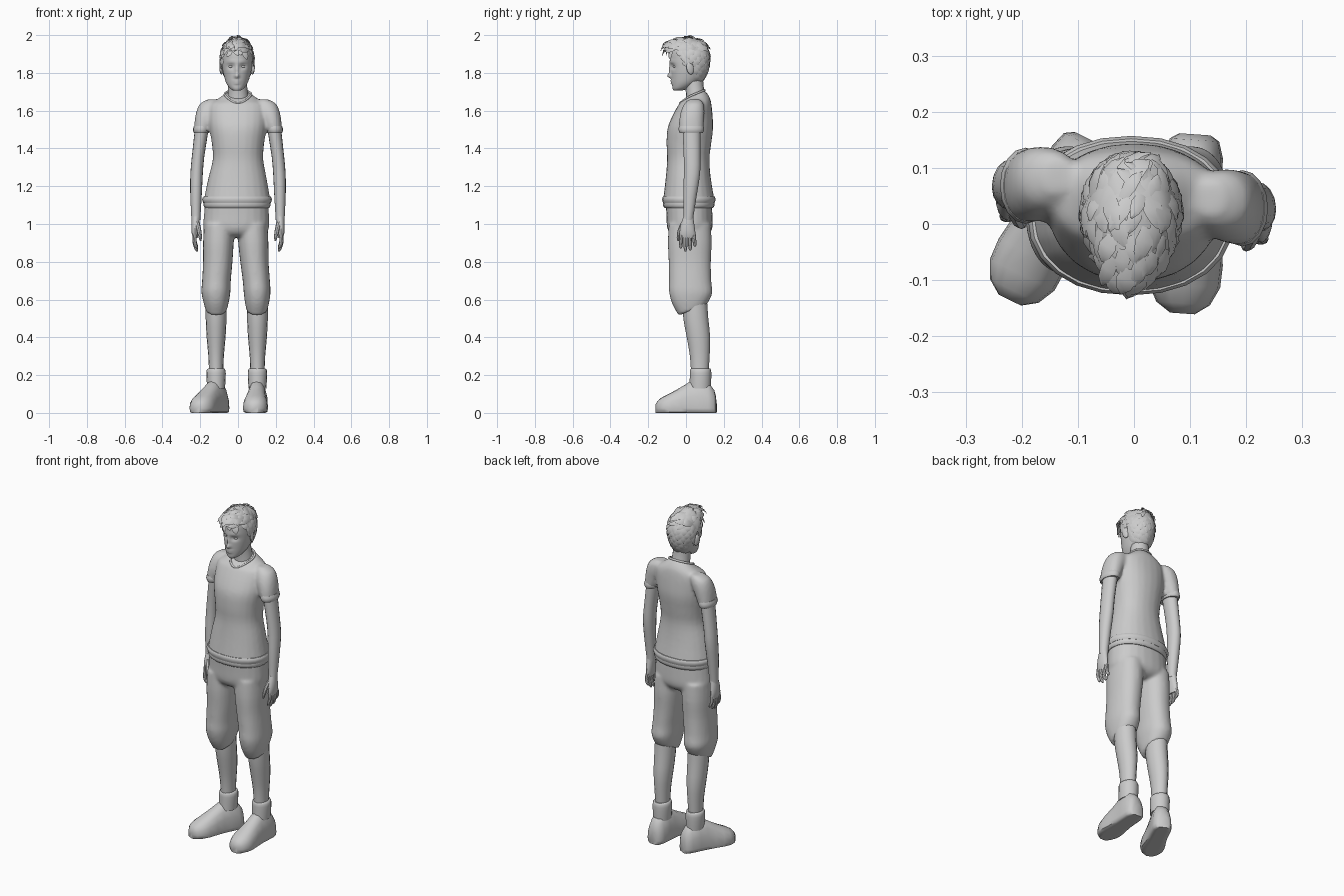
import bpy, bmesh, math, random
from mathutils import Vector
random.seed(4)

def finish(name, bm, angle=40):
    bmesh.ops.recalc_face_normals(bm, faces=bm.faces)
    me = bpy.data.meshes.new(name)
    bm.to_mesh(me)
    bm.free()
    me.shade_smooth()
    me.set_sharp_from_angle(angle=math.radians(angle))
    ob = bpy.data.objects.new(name, me)
    bpy.context.collection.objects.link(ob)
    return ob

def spline(rings, sub):
    """Catmull-Rom refinement of ring tuples (cx, cy, z, rx, ry, tilt)."""
    r = [tuple(a) + (0,) * (6 - len(a)) for a in rings]
    out = []
    for i in range(len(r) - 1):
        p0, p1, p2, p3 = r[max(i - 1, 0)], r[i], r[i + 1], r[min(i + 2, len(r) - 1)]
        for k in range(sub):
            t = k / sub
            out.append([b + .5 * t * (c - a + t * (2*a - 5*b + 4*c - d + t * (3*(b - c) + d - a)))
                        for a, b, c, d in zip(p0, p1, p2, p3)])
    return out + [r[-1]]

def loft(name, *parts, n=16, sub=2, power=1.0):
    bm = bmesh.new()
    for rings in parts:
        prev = None
        for cx, cy, z, rx, ry, tilt in spline(rings, sub):
            row = []
            for i in range(n):
                a = 2 * math.pi * i / n
                c, s = math.cos(a), math.sin(a)
                c = math.copysign(abs(c) ** power, c)
                s = math.copysign(abs(s) ** power, s)
                row.append(bm.verts.new((cx + rx * c, cy + ry * s, z + tilt * s)))
            if prev:
                for i in range(n):
                    bm.faces.new((prev[i - 1], prev[i], row[i], row[i - 1]))
            else:
                bm.faces.new(row)
            prev = row
        bm.faces.new(prev)
    return finish(name, bm)

def fuse(ob):
    m = ob.modifiers.new("fuse", 'REMESH')
    m.mode, m.voxel_size, m.use_smooth_shade = 'VOXEL', .009, True
    m = ob.modifiers.new("soften", 'SMOOTH')
    m.factor, m.iterations = .5, 6

def mirror(rings, s, dy):
    return [(s * r[0], r[1] + dy) + tuple(r[2:]) for r in rings]

sides = (("left", 1, 0), ("right", -1, .04))

# shirt: body and sleeves fused into one surface
body = [(0, .045, 1.685, .068, .052, .025), (0, .05, 1.66, .108, .075, .012),
        (0, .047, 1.63, .15, .088), (0, .032, 1.56, .155, .11), (0, .022, 1.5, .15, .121),
        (0, .015, 1.42, .138, .118), (0, .012, 1.34, .134, .112),
        (-.003, .012, 1.24, .155, .12), (-.005, .015, 1.12, .178, .137)]
body = [(x, y, z, rx, ry) + tuple(t) for x, y, z, rx, ry, *t in body]
sleeve = [(.135, .045, 1.66, .025, .03), (.15, .042, 1.638, .05, .05), (.163, .036, 1.6, .056, .062),
          (.178, .03, 1.55, .051, .066), (.193, .028, 1.49, .041, .064)]
fuse(loft("shirt", body, *[mirror(sleeve, s, d) for _, s, d in sides], n=24, sub=3, power=.92))

# hems and collar trim
loft("shirt_hem", [(-.005, .015, 1.145, .178, .137), (-.005, .015, 1.13, .185, .142),
                   (-.005, .015, 1.11, .178, .136)], n=24, power=.92)
loft("undershirt_hem", [(-.005, .015, 1.13, .172, .132), (-.005, .015, 1.1, .178, .137),
                        (-.005, .015, 1.085, .17, .128)], n=24, power=.92)
for side, s, d in sides:
    loft(side + "_sleeve_cuff", mirror([(.191, .028, 1.52, .042, .064), (.193, .028, 1.5, .046, .068),
                                        (.194, .028, 1.483, .04, .062)], s, d))
cu = bpy.data.curves.new("collar", 'CURVE')
cu.dimensions, cu.bevel_depth, cu.bevel_resolution = '3D', .006, 1
sp = cu.splines.new('POLY')
sp.points.add(23)
sp.use_cyclic_u = True
for i, p in enumerate(sp.points):
    a = 2 * math.pi * i / 24
    front = max(0, -math.sin(a)) ** 3
    p.co = (.07 * math.cos(a), .045 + .054 * math.sin(a) - .022 * front,
            1.687 + .022 * math.sin(a) - .025 * front, 1)
bpy.context.collection.objects.link(bpy.data.objects.new("collar", cu))

# trousers: hips and legs fused
hips = [(-.008, .015, 1.11, .168, .122), (-.008, .018, 1.05, .172, .122),
        (-.01, .02, .98, .174, .12), (-.012, .02, .945, .15, .1), (-.012, .02, .93, .09, .07)]
right = [(-.1, .02, 1.0, .08, .112), (-.104, .02, .9, .081, .116), (-.107, .02, .8, .078, .112),
         (-.114, .022, .7, .076, .112), (-.117, .025, .64, .077, .115), (-.116, .028, .59, .068, .1, .015),
         (-.115, .036, .545, .056, .075, .03)]
left = [(.076, .02, 1.0, .08, .112), (.081, .02, .9, .08, .116), (.087, .02, .8, .075, .112),
        (.097, .022, .7, .072, .112), (.101, .025, .64, .071, .115), (.101, .028, .59, .065, .1, .015),
        (.1, .036, .545, .055, .075, .03)]
fuse(loft("trousers", hips, right, left, n=24, sub=3, power=.9))

# lower legs, socks and shoes
def shoe(name, x, turn):
    bm = bmesh.new()
    prev = None
    for y, hw, h in ((.08, .028, .07), (.07, .044, .12), (.04, .053, .16), (-.01, .053, .18), (-.055, .054, .168),
                     (-.1, .059, .14), (-.15, .066, .112), (-.19, .064, .092), (-.222, .048, .073), (-.24, .022, .05)):
        row = []
        for i in range(16):
            c, s = math.cos(i * math.pi / 8), math.sin(i * math.pi / 8)
            z = .025 + (h - .025) * s ** .9 if s > 0 else max(0, .025 + .05 * s)
            row.append(bm.verts.new((hw * math.copysign(abs(c) ** .85, c), y, z)))
        if prev:
            for i in range(16):
                bm.faces.new((prev[i - 1], prev[i], row[i], row[i - 1]))
        else:
            bm.faces.new(row)
        prev = row
    bm.faces.new(prev)
    ob = finish(name, bm, 50)
    ob.location = (x, .08, 0)
    ob.rotation_euler.z = math.radians(turn)

for side, x, turn in (("left", .103, -4), ("right", -.116, -26)):
    loft(side + "_calf", [(x - .001, .045, .6, .056, .066), (x, .052, .5, .055, .066), (x, .066, .4, .05, .062),
                          (x, .073, .3, .041, .052), (x, .073, .2, .037, .046)])
    loft(side + "_sock", [(x, .077, .235, .042, .05), (x, .077, .225, .05, .056), (x, .077, .19, .051, .057),
                          (x, .075, .13, .047, .056)])
    shoe(side + "_shoe", x, turn)

# arms, hands and fingers
arm = [(.185, .03, 1.57, .038, .047), (.195, .03, 1.48, .036, .047), (.211, .032, 1.36, .033, .044),
       (.219, .032, 1.27, .033, .043), (.222, .023, 1.17, .031, .037), (.223, .014, 1.05, .025, .027),
       (.223, .011, 1.02, .023, .027)]
palm = [(.223, .012, 1.04, .021, .026), (.226, .008, .99, .021, .037), (.227, .008, .95, .018, .042),
        (.226, .008, .925, .012, .04)]
thumb = [(.216, -.012, 1.01, .013, .014), (.206, -.033, .965, .012, .012), (.2, -.04, .93, .009, .009),
         (.198, -.042, .91, .004, .004)]
for side, s, d in sides:
    loft(side + "_arm", mirror(arm, s, d))
    fingers = []
    for i, length in enumerate((.075, .09, .085, .065)):
        y = -.024 + .0215 * i
        fingers.append(mirror([(.227, y, .945, .011, .011), (.23, y * 1.1, .945 - length * .5, .01, .01),
                               (.222, y * 1.15, .945 - length * .85, .009, .009),
                               (.217, y * 1.15, .945 - length, .004, .004)], s, d))
    loft(side + "_hand", mirror(palm, s, d))
    loft(side + "_fingers", mirror(thumb, s, d), *fingers, n=8)

# neck and head, with the face pushed out of the front
loft("neck", [(0, .055, 1.62, .06, .055), (0, .05, 1.69, .053, .05), (-.003, .042, 1.74, .05, .05),
              (-.005, .035, 1.8, .05, .055)])
head = loft("head", [(-.006, -.045, 1.706, .018, .02), (-.006, -.028, 1.718, .037, .043),
                     (-.006, -.006, 1.745, .056, .068), (-.005, .01, 1.78, .068, .087), (-.005, .018, 1.82, .077, .098),
                     (-.005, .018, 1.87, .081, .103), (-.005, .018, 1.92, .08, .098),
                     (-.005, .018, 1.96, .062, .075), (-.005, .018, 1.98, .025, .03)], n=64, sub=5)
bumps = [(0, 1.783, .011, .012, .02), (0, 1.815, .008, .028, .012), (.031, 1.834, .018, .012, -.013),
         (-.031, 1.834, .018, .012, -.013), (0, 1.757, .018, .005, .008), (0, 1.745, .016, .005, .007),
         (.031, 1.858, .024, .007, .004), (-.031, 1.858, .024, .007, .004)]
for v in head.data.vertices:
    if v.co.y < 0:
        v.co.y -= sum(k * math.exp(-((v.co.x + .006 - x) / sx) ** 2 - ((v.co.z - z) / sz) ** 2)
                      for x, z, sx, sz, k in bumps)

def ball(name, loc, scale):
    bm = bmesh.new()
    bmesh.ops.create_uvsphere(bm, u_segments=16, v_segments=10, radius=1)
    ob = finish(name, bm)
    ob.location, ob.scale = loc, scale
    return ob

for side, s in (("left", 1), ("right", -1)):
    ball(side + "_eye", (-.006 + s * .031, -.056, 1.834), (.014, .012, .008))
    ear = ball(side + "_ear", (-.005 + s * .083, .022, 1.825), (.01, .02, .034))
    ear.rotation_euler = (.2, 0, s * .3)

# hair: a close cap covered with overlapping locks
def skull(d):
    z = d.z * (.112 if d.z > 0 else .15)
    q = .14 * max(0, -d.y) * max(0, d.z) ** 2
    return Vector((-.005 + .088 * d.x, .02 + .105 * d.y - q, 1.872 + z))

def hairy(p):
    line = 1.905 if p.y < -.03 else 1.86 if p.y < .035 else 1.75
    return p.z > line or (-.02 < p.y < .0 and p.z > 1.82)

bm = bmesh.new()
bmesh.ops.create_uvsphere(bm, u_segments=32, v_segments=24, radius=1)
for v in bm.verts:
    v.co = skull(v.co.normalized())
bmesh.ops.delete(bm, geom=[v for v in bm.verts if not hairy(v.co)], context='VERTS')
finish("hair_cap", bm)

bm = bmesh.new()
for i in range(170):
    h = 1 - 1.75 * (i + .5) / 170
    a = i * 2.39996
    d = Vector((math.sqrt(1 - h * h) * math.cos(a), math.sqrt(1 - h * h) * math.sin(a), h))
    p = skull(d)
    if not hairy(p):
        continue
    top = d.z > .45
    flow = Vector((random.uniform(-.7, .5), -1 if d.y < .3 else .6, .1)) if top else \
        Vector((random.uniform(-.3, .3), .5 if d.y < .5 else 0, -1))
    nrm = Vector((d.x / .088, d.y / .105, d.z / .112)).normalized()
    flow = (flow - nrm * flow.dot(nrm)).normalized()
    across = nrm.cross(flow)
    w = random.uniform(.012, .021)
    ln = random.uniform(.035, .055) if top else random.uniform(.025, .04)
    lift = random.uniform(.008, .018) if top else .005
    rows = []
    for t, ww, up in ((-.3, .6, .001), (.2, 1, .5), (.65, .75, .8), (1, .15, .7)):
        mid = p + flow * ln * t + nrm * (lift * up + .002 - ln * ln * t * t * 3)
        pts = [mid + across * w * ww * k - nrm * .003 * abs(k) for k in (-1, 0, 1)]
        for q in pts:
            q.z = min(q.z, 2.0)
        rows.append([bm.verts.new(q) for q in pts])
    for r0, r1 in zip(rows, rows[1:]):
        for k in (0, 1):
            bm.faces.new((r0[k], r0[k + 1], r1[k + 1], r1[k]))
finish("hair_locks", bm)
